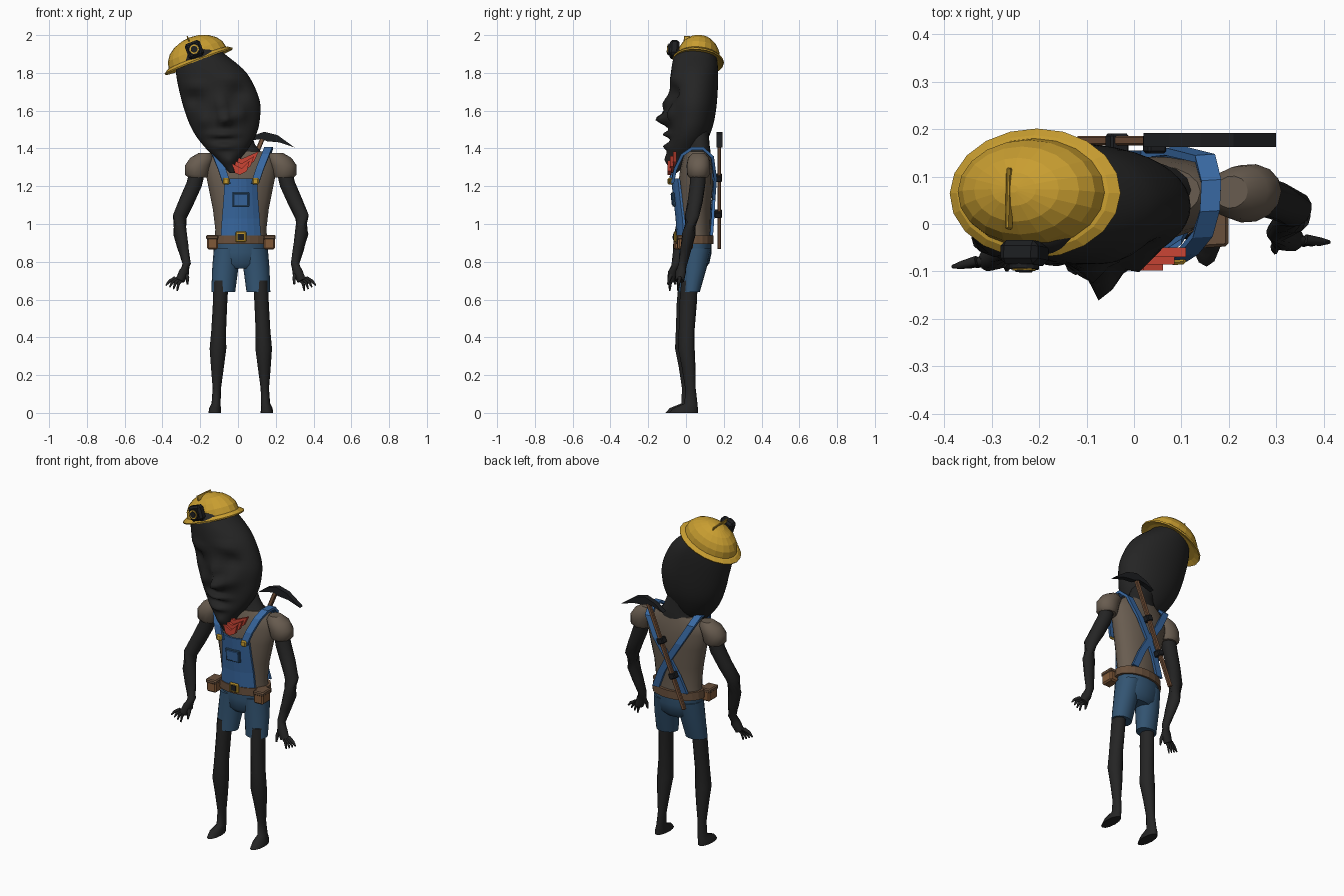
import bpy, bmesh
from math import sin, cos, pi, exp, radians
from mathutils import Vector, Matrix

cube = bpy.data.objects.get("Cube")
if cube:
    bpy.data.objects.remove(cube)


def material(name, r, g, b):
    m = bpy.data.materials.new(name)
    m.use_nodes = True
    m.diffuse_color = (r, g, b, 1)
    m.node_tree.nodes["Principled BSDF"].inputs["Base Color"].default_value = (r, g, b, 1)
    return m


SKIN = material("charcoal skin", .018, .018, .018)
YELLOW = material("helmet yellow", .58, .34, .03)
SHIRT = material("taupe shirt", .14, .108, .08)
BIB = material("bright denim", .04, .14, .36)
DENIM = material("dark denim", .033, .09, .17)
LEATHER = material("belt leather", .14, .08, .045)
POUCH = material("pouch tan", .22, .1, .04)
RED = material("scarf red", .6, .06, .035)
METAL = material("dark metal", .012, .013, .015)
WOOD = material("handle wood", .19, .09, .045)


def body(v):
    # The body stands slightly off centre with its shoulders turned
    return Vector((v[0] + .015, v[1] + .065 * v[0], v[2]))


def plain(v):
    return Vector(v)


def finish(name, verts, faces, mat, smooth=True, tf=plain):
    me = bpy.data.meshes.new(name)
    me.from_pydata([tf(v) for v in verts], [], faces)
    bm = bmesh.new()
    bm.from_mesh(me)
    bmesh.ops.recalc_face_normals(bm, faces=bm.faces)
    for f in bm.faces:
        f.smooth = smooth and len(f.verts) == 4
    bm.to_mesh(me)
    bm.free()
    ob = bpy.data.objects.new(name, me)
    bpy.context.scene.collection.objects.link(ob)
    me.materials.append(mat)
    return ob


def skin_rings(name, rings, mat, smooth=True, tf=plain):
    n = len(rings[0])
    verts = [v for ring in rings for v in ring]
    faces = [(k * n + i, k * n + (i + 1) % n, (k + 1) * n + (i + 1) % n, (k + 1) * n + i)
             for k in range(len(rings) - 1) for i in range(n)]
    faces += [list(range(n)), list(range(len(verts) - n, len(verts)))]
    return finish(name, verts, faces, mat, smooth, tf)


def loft(name, sections, mat, seg=16, smooth=True, tf=body):
    # Stack of level ellipses: x, y, z, x radius, y radius
    rings = [[(x + rx * cos(2 * pi * i / seg), y + ry * sin(2 * pi * i / seg), z)
              for i in range(seg)] for x, y, z, rx, ry in sections]
    return skin_rings(name, rings, mat, smooth, tf)


def tube(name, path, mat, seg=8, tf=body):
    # Round limb along a path of x, y, z, radius
    pts = [Vector(p[:3]) for p in path]
    rings = []
    for k, p in enumerate(path):
        d = pts[min(k + 1, len(pts) - 1)] - pts[max(k - 1, 0)]
        q = d.to_track_quat('Z', 'Y')
        rings.append([pts[k] + q @ Vector((cos(2 * pi * i / seg), sin(2 * pi * i / seg), 0)) * p[3]
                      for i in range(seg)])
    return skin_rings(name, rings, mat, True, tf)


def ribbon(name, path, half, thick, mat):
    # Flat strap whose width runs along x
    pts = [Vector(p) for p in path]
    rings = []
    for k, p in enumerate(pts):
        d = pts[min(k + 1, len(pts) - 1)] - pts[max(k - 1, 0)]
        n = Vector((0, -d.z, d.y)).normalized() * thick
        w = Vector((half, 0, 0))
        rings.append([p - w - n, p + w - n, p + w + n, p - w + n])
    return skin_rings(name, rings, mat, False, body)


def box(name, centre, size, mat, bevel=.006, rot=Matrix(), tf=body):
    m = Matrix.Translation(centre) @ rot
    v = [m @ Vector((x * size[0] / 2, y * size[1] / 2, z * size[2] / 2))
         for x in (-1, 1) for y in (-1, 1) for z in (-1, 1)]
    f = [(0, 1, 3, 2), (4, 6, 7, 5), (0, 4, 5, 1), (2, 3, 7, 6), (0, 2, 6, 4), (1, 5, 7, 3)]
    ob = finish(name, v, f, mat, False, tf)
    if bevel:
        ob.modifiers.new("Bevel", 'BEVEL').width = bevel
    return ob


def plate(name, outline, y0, y1, mat, tf=plain):
    return skin_rings(name, [[(x, y, z) for x, z in outline] for y in (y0, y1)], mat, False, tf)


# Long leaning head: z, left edge, right edge, front, back
keys = [(1.27, -.045, -.015, -.085, -.05), (1.34, -.11, .01, -.1, .04),
        (1.40, -.17, .055, -.1, .09), (1.47, -.225, .095, -.09, .125),
        (1.55, -.265, .115, -.085, .15), (1.66, -.3, .113, -.085, .165),
        (1.80, -.328, .045, -.08, .17), (1.90, -.315, -.07, -.06, .16),
        (1.93, -.28, -.1, -.03, .14)]
# Face relief: x, z, x spread, z spread, push forward
relief = [(-.065, 1.555, .03, .032, .085), (-.09, 1.63, .028, .05, .04),
          (-.23, 1.66, .045, .035, -.03), (0, 1.69, .045, .035, -.03),
          (-.23, 1.73, .06, .022, .016), (-.03, 1.77, .06, .022, .016),
          (.01, 1.58, .03, .04, .03), (-.18, 1.55, .03, .04, .025),
          (-.08, 1.475, .06, .014, .04), (-.075, 1.443, .05, .01, -.015),
          (-.07, 1.41, .05, .015, .025), (-.045, 1.34, .03, .025, .014)]
rings = []
for k in range(len(keys) - 1):
    a, b, c, d = (Vector(keys[min(max(k + j, 0), len(keys) - 1)]) for j in (-1, 0, 1, 2))
    for step in range(6):
        t = step / 6
        z, xl, xr, yf, yb = (b * 2 + (c - a) * t + (a * 2 - b * 5 + c * 4 - d) * t * t
                             + (b * 3 - a - c * 3 + d) * t ** 3) / 2
        ring = []
        for i in range(40):
            u, w = cos(2 * pi * i / 40), sin(2 * pi * i / 40)
            x, y = (xl + xr) / 2 + u * (xr - xl) / 2, (yf + yb) / 2 + w * (yb - yf) / 2
            if w < 0:
                y -= min(1, -2 * w) * sum(h * exp(-((x - fx) / sx) ** 2 - ((z - fz) / sz) ** 2)
                                          for fx, fz, sx, sz, h in relief)
            ring.append((x, y, z))
        rings.append(ring)
skin_rings("head", rings, SKIN)
loft("neck", [(0, .055, 1.33, .13, .07), (0, .065, 1.385, .105, .065),
              (-.005, .07, 1.42, .08, .055), (-.04, .06, 1.52, .08, .06)], SKIN)

# Helmet, tipped over to the right
tilt = (Matrix.Translation((-.21, .065, 1.868)) @ Matrix.Rotation(radians(-21), 4, 'Y')
        @ Matrix.Rotation(radians(-4), 4, 'X'))


def hat(v):
    return tilt @ Vector(v)


dome = [(0, 0, .012 + .116 * sin(a), .163 * cos(a), .115 * cos(a))
        for a in (radians(d) for d in (0, 18, 36, 54, 72, 86))]
loft("helmet", [(0, 0, -.002, .155, .108), (0, 0, -.012, .19, .134), (0, 0, -.004, .193, .137),
                (0, 0, .01, .172, .122)] + dome, YELLOW, 20, False, hat)
box("helmet_ridge", (-.01, -.02, .12), (.008, .13, .03), YELLOW, .003, tf=hat)
box("lamp_body", (0, -.13, .05), (.085, .05, .085), METAL, .012, tf=hat)
for label, r, y, mat in (("rim", .032, -.164, METAL), ("ring", .025, -.167, YELLOW),
                         ("lens", .018, -.17, METAL)):
    circle = [(r * cos(pi * i / 6), .05 + r * sin(pi * i / 6)) for i in range(12)]
    plate("lamp_" + label, circle, y, -.15, mat, hat)

# Shirt, shorts and belt
loft("shirt", [(0, .047, .9, .143, .085), (0, .045, .97, .135, .083), (0, .045, 1.08, .148, .086),
               (0, .05, 1.2, .172, .092), (0, .055, 1.29, .19, .086), (0, .058, 1.35, .175, .074),
               (0, .06, 1.385, .125, .065)], SHIRT, 20)
loft("shorts_seat", [(0, .05, .92, .14, .085), (0, .05, .85, .142, .086),
                     (0, .047, .79, .125, .076), (0, .045, .765, .08, .055)], DENIM)
loft("belt", [(0, .046, .893, .156, .1), (0, .046, .94, .152, .1)], LEATHER, 20, False)
box("buckle", (0, -.058, .932), (.058, .014, .056), YELLOW)
box("buckle_centre", (0, -.064, .932), (.034, .01, .032), METAL, 0)

# Overall bib with pocket
bib_rows = []
for z, half, y in ((.93, .107, -.05), (1.03, .1, -.055), (1.13, .092, -.067), (1.24, .085, -.079)):
    front = [(half * u / 3, y + .03 * (u / 3) ** 2, z) for u in range(-3, 4)]
    bib_rows.append(front + [(x, v + .012, z) for x, v, z in reversed(front)])
skin_rings("bib", bib_rows, BIB, False, body)
lean = Matrix.Rotation(radians(6), 4, 'X')
box("pocket_edge", (0, -.067, 1.13), (.09, .012, .074), DENIM, .003, lean)
box("pocket", (0, -.071, 1.13), (.076, .01, .06), BIB, .002, lean)

# Neckerchief with folds
for i, (drop, y) in enumerate(((0, -.07), (.025, -.085), (.05, -.098))):
    w = 1 - i * .22
    scarf = [(-.055 * w, 1.37 - drop), (.02, 1.345 - drop), (.11 * w, 1.385 - drop),
             (.085 * w, 1.33 - drop), (.01, 1.285 - drop * .5), (-.03 * w, 1.32 - drop)]
    plate("scarf_fold", scarf, y, y + .02, RED)

# Paired parts
for s, side in ((1, "left_"), (-1, "right_")):
    def mirrored(rows):
        return [(s * r[0],) + tuple(r[1:]) for r in rows]

    loft(side + "shorts_leg", mirrored([(.07, .048, .87, .073, .08), (.083, .036, .76, .069, .066),
                                        (.093, .017, .64, .063, .05)]), DENIM)
    loft(side + "leg", mirrored([
        (.105, .012, .7, .04, .044), (.11, .004, .58, .038, .046), (.117, -.004, .44, .039, .042),
        (.121, -.006, .34, .044, .044), (.124, .006, .24, .034, .036), (.127, .015, .13, .022, .028),
        (.131, .018, .05, .024, .034), (.137, -.012, .025, .031, .066),
        (.138, -.022, 0, .033, .077)]), SKIN, 12)
    loft(side + "sleeve", mirrored([(.228, .05, 1.245, .05, .048), (.233, .05, 1.262, .063, .06),
                                    (.226, .05, 1.31, .07, .062), (.205, .053, 1.35, .063, .056),
                                    (.19, .055, 1.375, .035, .034)]), SHIRT, 14)
    tube(side + "arm", mirrored([
        (.225, .05, 1.3, .042), (.247, .045, 1.21, .042), (.287, .03, 1.12, .04),
        (.323, .01, 1.04, .038), (.322, -.005, .95, .036), (.305, -.02, .87, .03),
        (.287, -.035, .79, .023), (.3, -.048, .745, .028), (.322, -.055, .7, .024)]), SKIN, 12)
    for i in range(4):
        tube(side + "finger", mirrored([(.304 + .014 * i, -.055, .715, .011),
                                        (.33 + .016 * i, -.062, .685 + .004 * i, .009),
                                        (.337 + .02 * i, -.064, .645 + .01 * i, .004)]), SKIN, 6)
    tube(side + "thumb", mirrored([(.295, -.05, .755, .013), (.282, -.068, .715, .01),
                                   (.283, -.078, .68, .005)]), SKIN, 6)
    box(side + "pouch", (s * .15, -.015, .9), (.06, .08, .068), POUCH, .008)
    box(side + "pouch_flap", (s * .151, -.016, .93), (.066, .086, .025), LEATHER, .006)
    # Straps pass over the shoulder and cross on the back
    ribbon(side + "strap", mirrored([
        (.075, -.078, 1.215), (.1, -.064, 1.29), (.13, -.03, 1.365), (.145, .02, 1.4),
        (.148, .08, 1.4), (.135, .13, 1.355), (.07, .15, 1.24), (0, .146, 1.13),
        (-.05, .138, 1.04), (-.09, .128, .94)]), .021, .008, BIB)
    box(side + "clip", (s * .078, -.082, 1.226), (.034, .018, .036), YELLOW)

# Pickaxe slung across the back
foot, top = Vector((-.112, .176, .87)), Vector((.135, .176, 1.465))
axis = (top - foot).to_track_quat('Z', 'Y').to_matrix().to_4x4()
box("pick_handle", (foot + top) / 2, (.02, .024, (top - foot).length), WOOD, .004, axis, plain)
for t in (.31, .63):
    box("pick_holder", foot.lerp(top, t) - Vector((0, .006, 0)), (.042, .042, .035), METAL, .005,
        axis, plain)
plate("pick_head", [(.02, 1.425), (.075, 1.466), (.14, 1.488), (.21, 1.47), (.3, 1.405),
                    (.22, 1.432), (.155, 1.438), (.125, 1.45), (.08, 1.444)], .162, .192, METAL)
